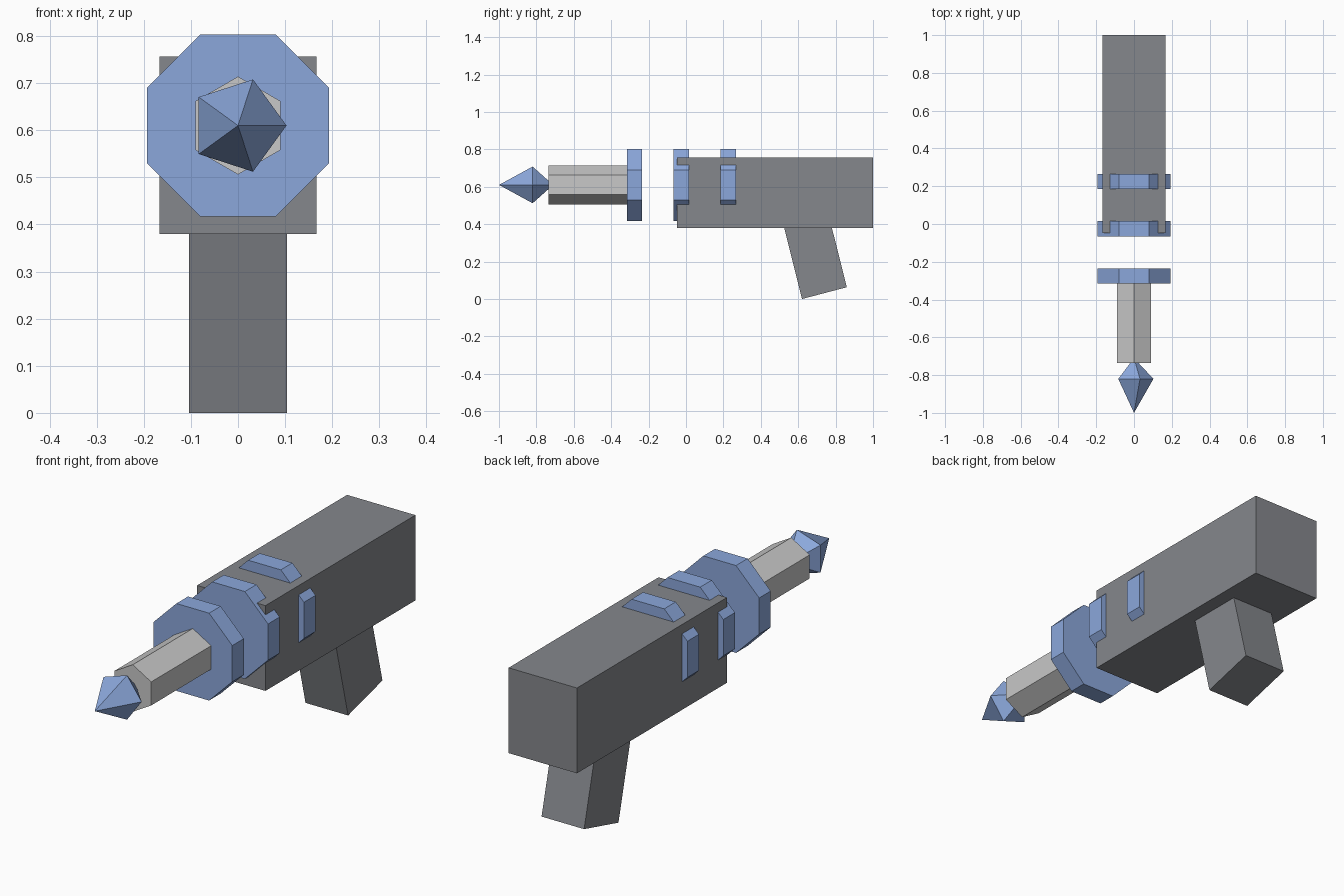
import bpy
import math

if "Cube" in bpy.data.objects:
    bpy.data.objects.remove(bpy.data.objects["Cube"], do_unlink=True)

AXIS_Z = 0.61  # height of the barrel axis


def material(name, colour):
    mat = bpy.data.materials.new(name)
    mat.use_nodes = True
    mat.diffuse_color = (*colour, 1)
    mat.node_tree.nodes["Principled BSDF"].inputs["Base Color"].default_value = (*colour, 1)
    return mat


def add_mesh(name, verts, faces, mat):
    mesh = bpy.data.meshes.new(name)
    mesh.from_pydata(verts, [], faces)
    mesh.materials.append(mat)
    obj = bpy.data.objects.new(name, mesh)
    bpy.context.collection.objects.link(obj)
    return obj


def ring(sides, radius, y, turn=0.0):
    """Regular polygon around the barrel axis."""
    angles = [turn + math.tau * i / sides for i in range(sides)]
    return [(radius * math.cos(a), y, AXIS_Z + radius * math.sin(a)) for a in angles]


def loft(name, first, last, mat):
    """Closed solid between two matching outlines."""
    n = len(first)
    faces = [(i, (i + 1) % n, n + (i + 1) % n, n + i) for i in range(n)]
    faces += [tuple(reversed(range(n))), tuple(range(n, 2 * n))]
    obj = add_mesh(name, first + last, [f[::-1] for f in faces], mat)
    return obj


def side_profile(name, outline, half_width, mat):
    """Extrude a (y, z) outline across the width."""
    return loft(name, [(-half_width, y, z) for y, z in outline],
                [(half_width, y, z) for y, z in outline], mat)


grey = material("dark grey", (0.235, 0.245, 0.265))
silver = material("light grey", (0.58, 0.58, 0.58))
blue = material("blue", (0.26, 0.39, 0.71))

# Body and raked grip
side_profile("body", [(1, 0.38), (1, 0.757), (-0.047, 0.757), (-0.047, 0.38)], 0.167, grey)
side_profile("grip", [(0.86, 0.063), (0.77, 0.42), (0.515, 0.42), (0.62, 0)], 0.104, grey)

# Octagonal rings with flats on top and sides
ring_radius = 0.193 / math.cos(math.pi / 8)
for name, y in (("front_ring", -0.316), ("middle_ring", -0.066), ("rear_ring", 0.185)):
    loft(name, ring(8, ring_radius, y, math.pi / 8),
         ring(8, ring_radius, y + 0.081, math.pi / 8), blue)

# Hexagonal barrel
loft("barrel", ring(6, 0.104, -0.735, math.pi / 6), ring(6, 0.104, -0.3, math.pi / 6), silver)

# Five-sided pointed crystal
points = ring(5, 0.103, -0.82) + [(0, -1, AXIS_Z), (0, -0.71, AXIS_Z)]
faces = []
for i in range(5):
    j = (i + 1) % 5
    faces += [(i, j, 5), (j, i, 6)]
add_mesh("crystal_tip", points, faces, blue)

# Make every surface face outward
import bmesh
for obj in bpy.context.collection.objects:
    if obj.type == "MESH":
        bm = bmesh.new()
        bm.from_mesh(obj.data)
        bmesh.ops.recalc_face_normals(bm, faces=bm.faces)
        bm.to_mesh(obj.data)
        bm.free()
